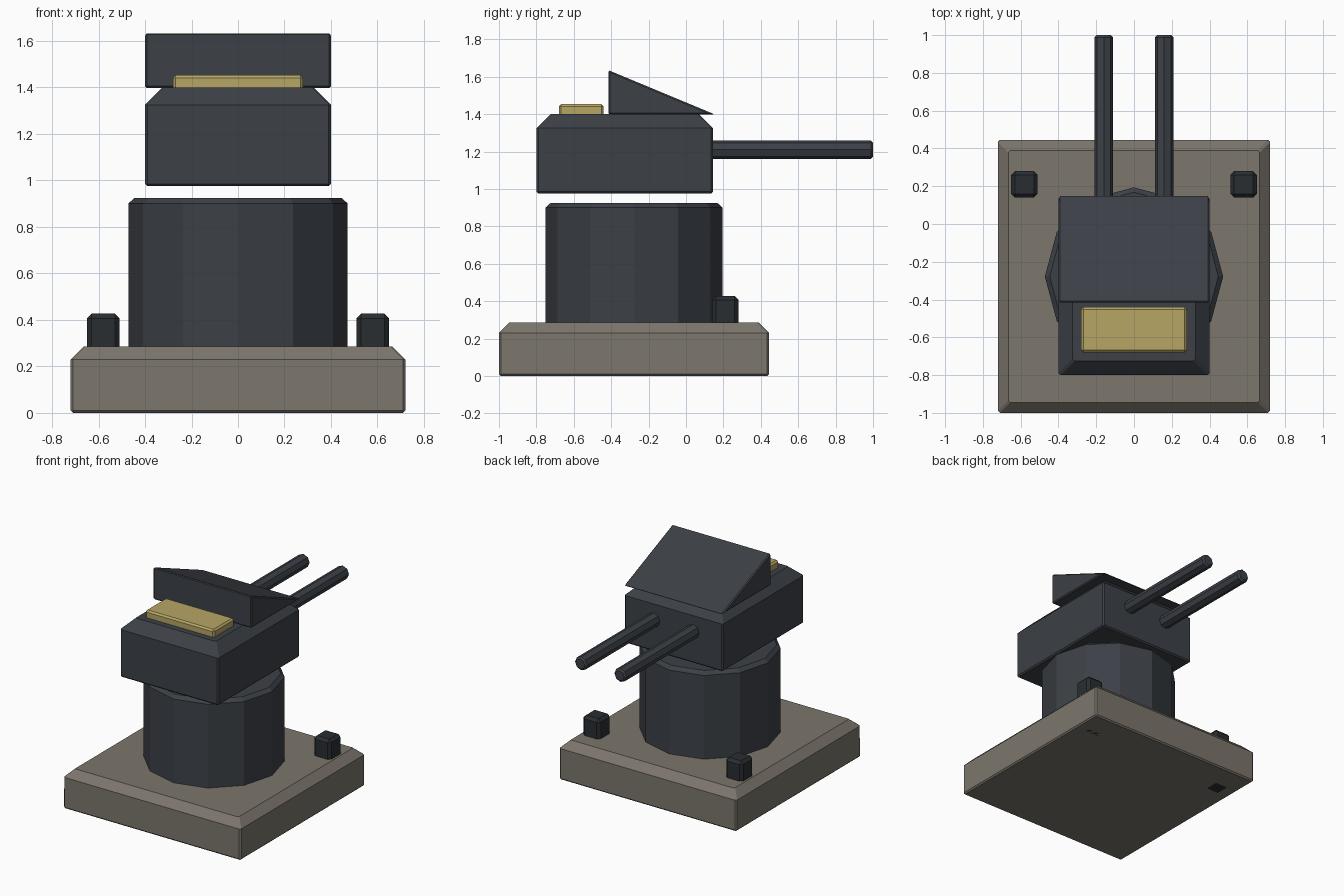
import bpy, bmesh, math
from mathutils import Matrix, Vector

if "Cube" in bpy.data.objects:
    bpy.data.objects.remove(bpy.data.objects["Cube"])


def material(name, rgb):
    m = bpy.data.materials.new(name)
    m.diffuse_color = (*rgb, 1)
    m.use_nodes = True
    m.node_tree.nodes["Principled BSDF"].inputs["Base Color"].default_value = m.diffuse_color
    return m


stone = material("stone", (0.2, 0.18, 0.15))
steel = material("steel", (0.045, 0.052, 0.062))
black = material("black_steel", (0.022, 0.027, 0.03))
yellow = material("yellow", (0.47, 0.38, 0.13))


def finish(name, bm, mat, bevel, angle=50):
    bmesh.ops.recalc_face_normals(bm, faces=bm.faces[:])
    me = bpy.data.meshes.new(name)
    bm.to_mesh(me)
    bm.free()
    me.materials.append(mat)
    ob = bpy.data.objects.new(name, me)
    bpy.context.collection.objects.link(ob)
    mod = ob.modifiers.new("edge_bevel", 'BEVEL')
    mod.width = bevel
    mod.segments = 1
    mod.limit_method = 'ANGLE'
    mod.angle_limit = math.radians(angle)
    return ob


def box(name, lo, hi, mat, bevel=0.01, chamfer=0):
    lo, hi = Vector(lo), Vector(hi)
    bm = bmesh.new()
    bmesh.ops.create_cube(bm, size=1, matrix=Matrix.Translation((lo + hi) / 2)
                          @ Matrix.Diagonal((*(hi - lo), 1)))
    if chamfer:
        top = [e for e in bm.edges if all(v.co.z > hi.z - 1e-4 for v in e.verts)]
        bmesh.ops.bevel(bm, geom=top, offset=chamfer, segments=1,
                        profile=0.5, affect='EDGES')
    return finish(name, bm, mat, bevel)


def cylinder(name, sides, radius, length, matrix, mat, bevel):
    bm = bmesh.new()
    bmesh.ops.create_cone(bm, cap_ends=True, segments=sides, radius1=radius,
                          radius2=radius, depth=length, matrix=matrix)
    return finish(name, bm, mat, bevel, 60)


# Plinth and twelve-sided pedestal
box("base", (-0.72, -1, 0), (0.72, 0.445, 0.285), stone, 0.01, 0.055)
cylinder("pedestal", 12, 0.472, 0.665,
         Matrix.Translation((0, -0.278, 0.5925)), steel, 0.025)

# Gun house, floating just above the pedestal
box("turret", (-0.4, -0.8, 0.975), (0.4, 0.145, 1.4), steel, 0.01, 0.075)

# Sloped roof wedge
bm = bmesh.new()
profile = [(-0.415, 1.398), (-0.415, 1.635), (0.155, 1.398)]
face = bm.faces.new([bm.verts.new((-0.4, y, z)) for y, z in profile])
ext = bmesh.ops.extrude_face_region(bm, geom=[face])
bmesh.ops.translate(bm, vec=(0.8, 0, 0),
                    verts=[g for g in ext["geom"] if isinstance(g, bmesh.types.BMVert)])
finish("roof_wedge", bm, steel, 0.008)

# Yellow rear panel
box("panel", (-0.28, -0.68, 1.385), (0.28, -0.44, 1.453), yellow, 0.012)

# Paired barrels and deck posts
for side, s in (("left", -1), ("right", 1)):
    cylinder("barrel_" + side, 8, 0.05, 0.95,
             Matrix.Translation((s * 0.16, 0.525, 1.21))
             @ Matrix.Rotation(math.pi / 2, 4, 'X'), steel, 0.012)
    x = s * 0.58
    box("post_" + side, (x - 0.07, 0.14, 0), (x + 0.07, 0.28, 0.427), black, 0.02)
